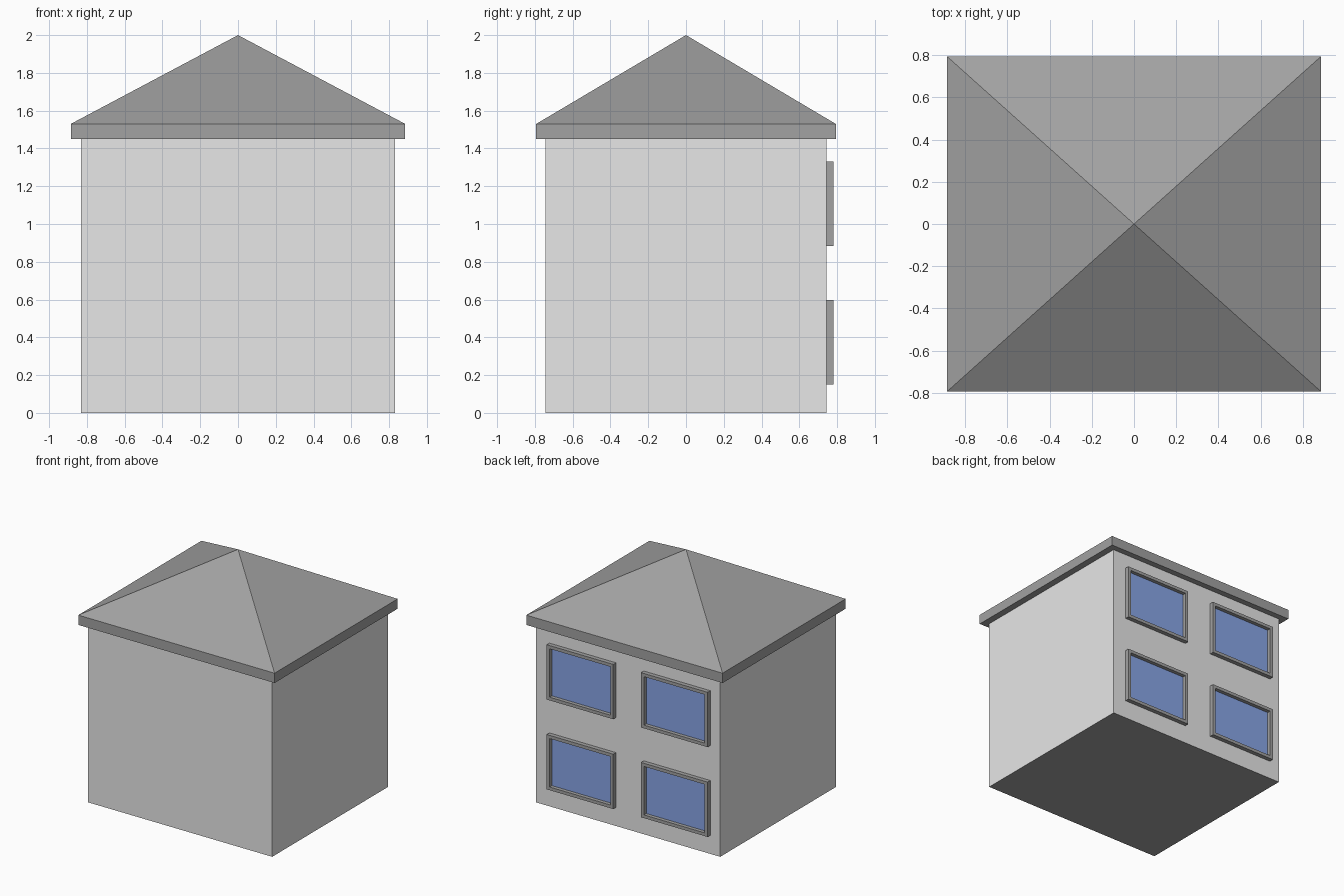
import bpy
import bmesh
from mathutils import Vector

if "Cube" in bpy.data.objects:
    bpy.data.objects.remove(bpy.data.objects["Cube"], do_unlink=True)


def material(name, color):
    mat = bpy.data.materials.new(name)
    mat.use_nodes = True
    mat.diffuse_color = (*color, 1)
    mat.node_tree.nodes["Principled BSDF"].inputs["Base Color"].default_value = (*color, 1)
    return mat


wall_grey = material("light grey wall", (0.8, 0.8, 0.8))
trim_grey = material("mid grey trim", (0.36, 0.36, 0.36))
glass_blue = material("blue glass", (0.27, 0.41, 0.86))


def box(bm, low, high):
    """Add a box spanning two opposite corners."""
    low, high = Vector(low), Vector(high)
    verts = bmesh.ops.create_cube(bm, size=1)["verts"]
    bmesh.ops.scale(bm, vec=high - low, verts=verts)
    bmesh.ops.translate(bm, vec=(low + high) / 2, verts=verts)


def finish(bm, name, *mats):
    bmesh.ops.recalc_face_normals(bm, faces=bm.faces)
    mesh = bpy.data.meshes.new(name)
    bm.to_mesh(mesh)
    bm.free()
    for mat in mats:
        mesh.materials.append(mat)
    obj = bpy.data.objects.new(name, mesh)
    bpy.context.collection.objects.link(obj)


def facing(bm, direction):
    """Return the face pointing furthest along a direction."""
    bm.normal_update()
    return max(bm.faces, key=lambda f: f.normal.dot(direction))


WALL_X, WALL_Y, EAVE_Z = 0.83, 0.745, 1.45
ROOF_X, ROOF_Y, SLOPE_Z, PEAK_Z = 0.885, 0.793, 1.53, 2.0

# House body, with a darker underside
bm = bmesh.new()
box(bm, (-WALL_X, -WALL_Y, 0), (WALL_X, WALL_Y, EAVE_Z))
facing(bm, Vector((0, 0, -1))).material_index = 1
finish(bm, "walls", wall_grey, trim_grey)

# Hipped roof: an eave slab whose top face is poked up to a single peak
bm = bmesh.new()
box(bm, (-ROOF_X, -ROOF_Y, EAVE_Z), (ROOF_X, ROOF_Y, SLOPE_Z))
peak = bmesh.ops.poke(bm, faces=[facing(bm, Vector((0, 0, 1)))])["verts"][0]
peak.co.z = PEAK_Z
finish(bm, "roof", trim_grey)


# Back windows: raised frame with a recessed pane
def window(name, x, z, width=0.6, height=0.447):
    bm = bmesh.new()
    box(bm, (x - width / 2, WALL_Y - 0.005, z - height / 2),
        (x + width / 2, 0.78, z + height / 2))
    pane = facing(bm, Vector((0, 1, 0)))
    bmesh.ops.inset_region(bm, faces=[pane], thickness=0.037)
    pane = bmesh.ops.extrude_discrete_faces(bm, faces=[pane])["faces"][0]
    bmesh.ops.translate(bm, vec=(0, -0.03, 0), verts=pane.verts)
    pane.material_index = 1
    finish(bm, name, trim_grey, glass_blue)


for side, x in (("left", 0.41), ("right", -0.441)):
    for level, z in (("lower", 0.375), ("upper", 1.107)):
        window(f"{level}_{side}_window", x, z)
